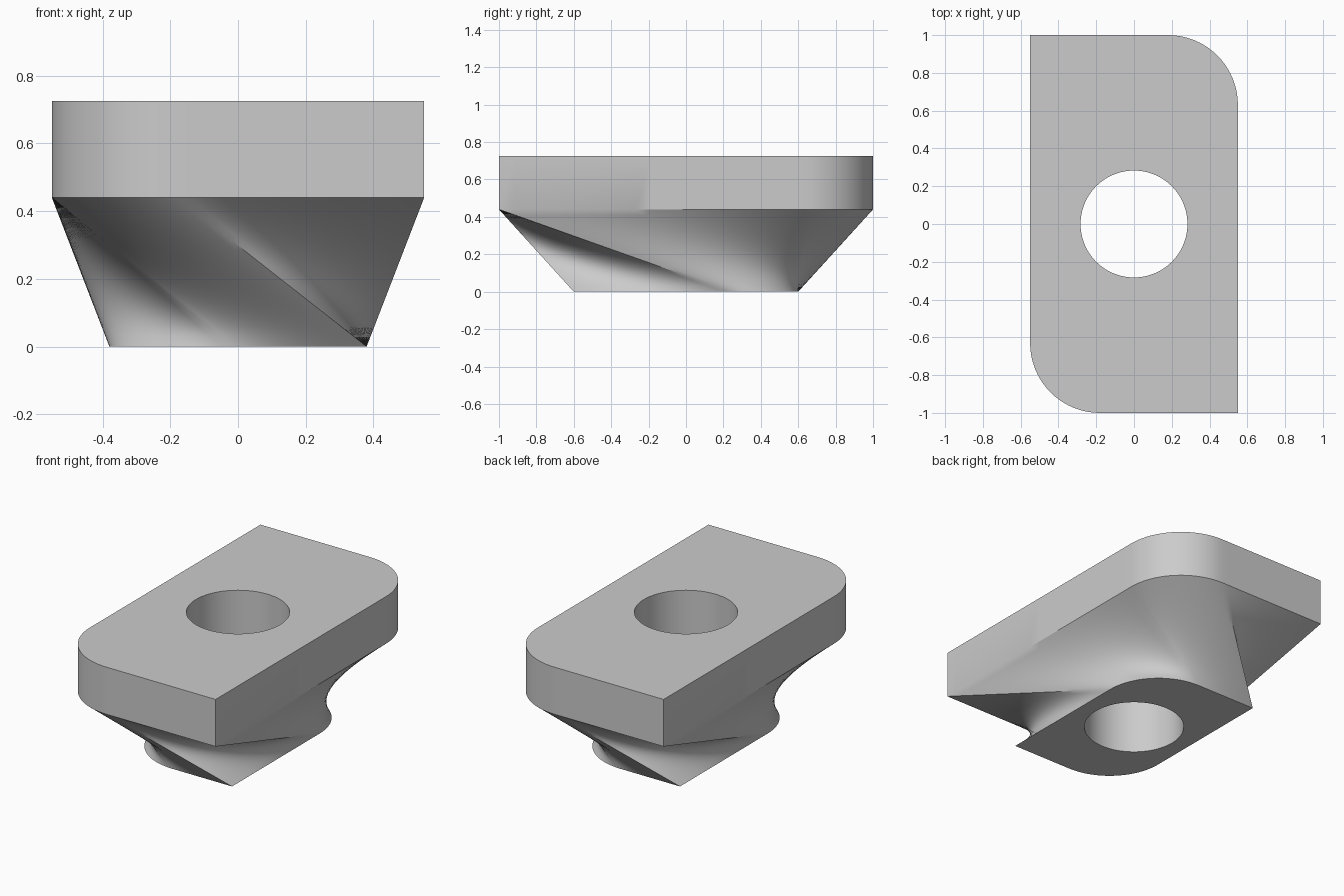
import bpy, bmesh, math

cube = bpy.data.objects.get("Cube")
if cube:
    bpy.data.objects.remove(cube, do_unlink=True)

SEG = 20        # steps along each side or rounded corner
ROWS = 14       # rows up the twisted body
BODY_TOP, TOP = 0.44, 0.725

grey = bpy.data.materials.new("grey")
grey.use_nodes = True
colour = (0.6, 0.6, 0.6, 1)
grey.diffuse_color = colour
grey.node_tree.nodes["Principled BSDF"].inputs["Base Color"].default_value = colour


def line(p, q):
    return [(p[0] + (q[0] - p[0]) * i / SEG, p[1] + (q[1] - p[1]) * i / SEG)
            for i in range(SEG)]


def outline(w, d, r):
    """Rectangle with two opposite rounded corners, as six equal-count spans."""
    half = line((r - w, -d), (w, -d)) + line((w, -d), (w, d - r))
    for i in range(SEG):
        a = math.pi / 2 * i / SEG
        half.append((w - r + r * math.cos(a), d - r + r * math.sin(a)))
    return half + [(-x, -y) for x, y in half]


# Twisted body: the lower outline is matched one span ahead of the upper one
upper = outline(0.55, 1.0, 0.37)
lower = outline(0.38, 0.6, 0.36)
lower = lower[SEG:] + lower[:SEG]

bm = bmesh.new()
rings = []
for row in range(ROWS + 1):
    t = row / ROWS
    rings.append([bm.verts.new((a + (c - a) * t, b + (d - b) * t, BODY_TOP * t))
                  for (a, b), (c, d) in zip(lower, upper)])

# Straight-sided head plate above the body
rings.append([bm.verts.new((x, y, TOP)) for x, y in upper])
count = len(upper)
for low, high in zip(rings, rings[1:]):
    for i in range(count):
        j = (i + 1) % count
        bm.faces.new((low[i], low[j], high[j], high[i]))
bm.faces.new(list(reversed(rings[0])))
bm.faces.new(rings[-1])
bmesh.ops.recalc_face_normals(bm, faces=bm.faces)

mesh = bpy.data.meshes.new("tapered_block")
bm.to_mesh(mesh)
bm.free()
mesh.materials.append(grey)
block = bpy.data.objects.new("tapered_block", mesh)
bpy.context.collection.objects.link(block)

# Round through hole
bpy.ops.mesh.primitive_cylinder_add(vertices=72, radius=0.283, depth=2,
                                    location=(0, 0, TOP / 2))
cutter = bpy.context.object
cutter.name = "hole_cutter"
cutter.hide_render = True
cutter.data.materials.append(grey)
cut = block.modifiers.new("hole", 'BOOLEAN')
cut.operation = 'DIFFERENCE'
cut.solver = 'EXACT'
cut.object = cutter

bpy.ops.object.select_all(action='DESELECT')
block.select_set(True)
bpy.context.view_layer.objects.active = block
bpy.ops.object.modifier_apply(modifier=cut.name)
bpy.data.objects.remove(cutter, do_unlink=True)
bpy.ops.object.shade_smooth_by_angle(angle=math.radians(30))
